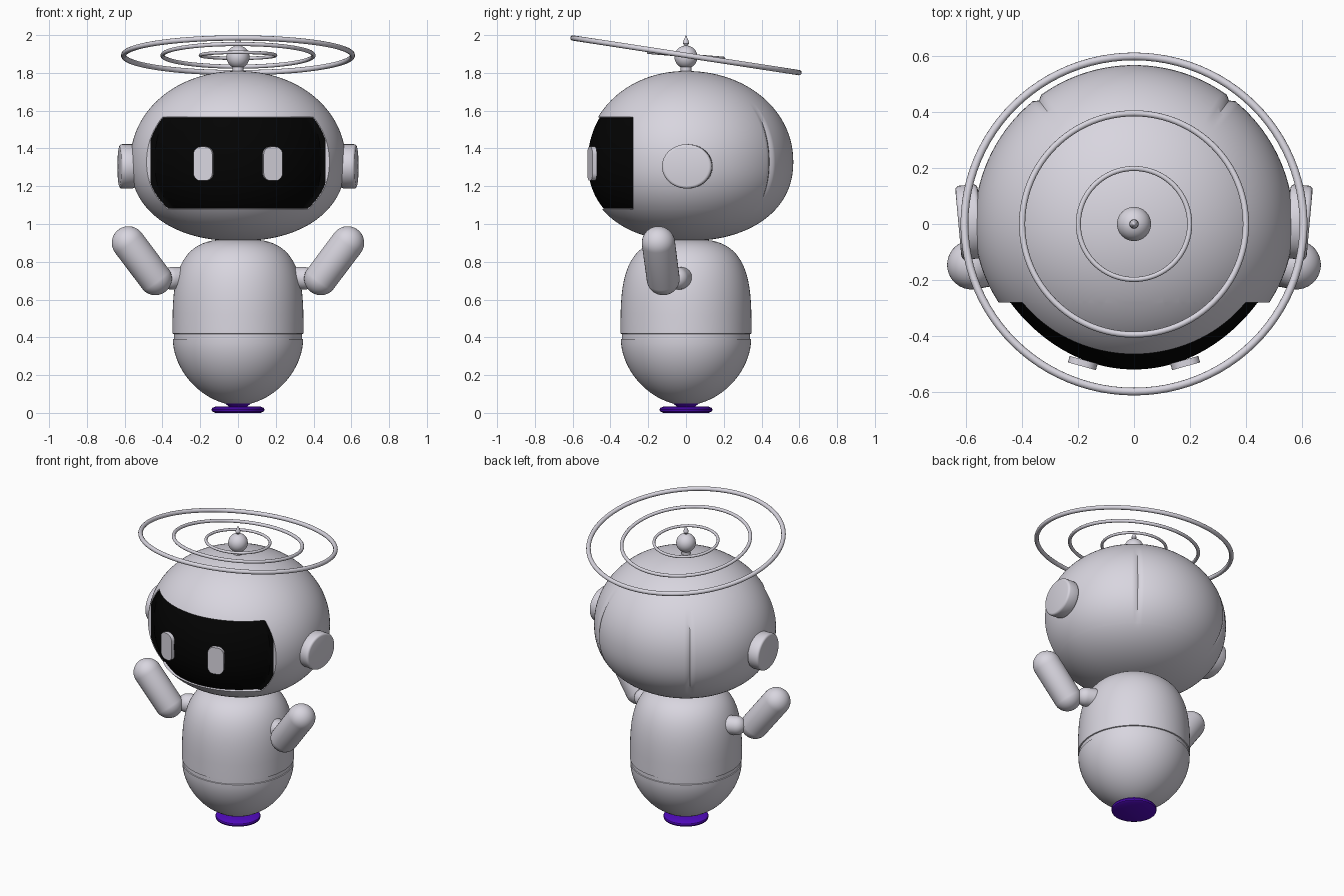
import bpy, bmesh
from math import sin, cos, pi, atan2, hypot, radians
from mathutils import Vector, Matrix

cube = bpy.data.objects.get("Cube")
if cube:
    bpy.data.objects.remove(cube, do_unlink=True)


def material(name, color):
    m = bpy.data.materials.new(name)
    m.use_nodes = True
    m.diffuse_color = (*color, 1)
    bsdf = next(n for n in m.node_tree.nodes if n.type == "BSDF_PRINCIPLED")
    bsdf.inputs["Base Color"].default_value = (*color, 1)
    return m


GREY = material("shell_grey", (0.69, 0.67, 0.74))
BLACK = material("visor_black", (0.001, 0.001, 0.001))
PURPLE = material("base_purple", (0.085, 0.003, 0.53))


def finish(bm, name, mats, matrix=None, angle=35):
    """Turn a bmesh into a named, smooth-shaded object."""
    if matrix:
        bm.transform(matrix)
    bmesh.ops.recalc_face_normals(bm, faces=bm.faces)
    me = bpy.data.meshes.new(name)
    bm.to_mesh(me)
    bm.free()
    for m in mats:
        me.materials.append(m)
    ob = bpy.data.objects.new(name, me)
    bpy.context.collection.objects.link(ob)
    bpy.ops.object.select_all(action="DESELECT")
    ob.select_set(True)
    bpy.context.view_layer.objects.active = ob
    bpy.ops.object.shade_smooth_by_angle(angle=radians(angle))
    return ob


def lathe(name, profile, mat, steps=64):
    bm = bmesh.new()
    vs = [bm.verts.new((r, 0, z)) for r, z in profile]
    es = [bm.edges.new(pair) for pair in zip(vs, vs[1:])]
    bmesh.ops.spin(bm, geom=vs + es, cent=(0, 0, 0), axis=(0, 0, 1),
                   angle=2 * pi, steps=steps)
    bmesh.ops.remove_doubles(bm, verts=bm.verts, dist=0.0005)
    return finish(bm, name, [mat])


def superellipse(radius, z0, height, power, n=20):
    pts = []
    for i in range(n + 1):
        a = i / n * pi / 2
        pts.append((radius * max(cos(a), 0) ** (2 / power),
                    z0 + height * sin(a) ** (2 / power)))
    return pts


def capsule(name, start, end, radius):
    start, end = Vector(start), Vector(end)
    bm = bmesh.new()
    bmesh.ops.create_uvsphere(bm, u_segments=32, v_segments=24, radius=radius)
    for v in bm.verts:
        if v.co.z > -1e-5:
            v.co.z += (end - start).length
    rot = (end - start).to_track_quat("Z", "Y").to_matrix().to_4x4()
    return finish(bm, name, [GREY], Matrix.Translation(start) @ rot)


# Head: an egg-shaped ball, fuller below, with two shallow seams at the back
CENTRE_Z, VISOR_LOW, VISOR_HIGH, VISOR_Y = 1.33, 1.077, 1.567, -0.28
bm = bmesh.new()
bmesh.ops.create_uvsphere(bm, u_segments=192, v_segments=64, radius=1)
for v in bm.verts:
    x, y, z = v.co
    seam = abs(abs(atan2(y, abs(x))) - radians(52.5)) < 0.01 and y > 0
    depth = 0.012 * max(0, 1 - (z / 0.6) ** 2) ** 0.5 if seam else 0
    power = 2.05 if z > 0 else 2.2
    full = (hypot(x, y) ** power + abs(z) ** power) ** (-1 / power)
    v.co = (x * full * (0.57 - depth),
            y * full * ((0.53 if y < 0 else 0.568) - depth),
            CENTRE_Z + z * full * (0.48 if z > 0 else 0.42))

# Visor: cut out of the head surface, then set in
for co, no in (((0, 0, VISOR_LOW), (0, 0, 1)), ((0, 0, VISOR_HIGH), (0, 0, 1)),
               ((0, VISOR_Y, 0), (0, 1, 0))):
    bmesh.ops.bisect_plane(bm, geom=bm.verts[:] + bm.edges[:] + bm.faces[:],
                           dist=1e-5, plane_co=co, plane_no=no)
visor = []
for f in bm.faces:
    c = f.calc_center_median()
    if c.y < VISOR_Y and VISOR_LOW < c.z < VISOR_HIGH:
        visor.append(f)
bmesh.ops.inset_region(bm, faces=visor, thickness=0.006, use_even_offset=True)
for f in visor:
    f.material_index = 1
for v in {v for f in visor for v in f.verts}:
    v.co.y = min(v.co.y + 0.01 + 0.036 * (v.co.x / 0.4) ** 2, VISOR_Y + 0.002)
    v.co.x = max(-0.464, min(0.464, v.co.x))
finish(bm, "head", [GREY, BLACK])

# Body: rounded upper shell and bowl, divided by a fine groove
lower = superellipse(0.345, 0.39, -0.35, 1.85)[::-1]
upper = superellipse(0.347, 0.42, 0.5, 3.2)
lathe("body", lower + [(0.34, 0.392), (0.34, 0.418)] + upper, GREY, 96)

# Base: thin disc with a small collar
lathe("base_disc", [(0, 0), (0.12, 0), (0.137, 0.008), (0.14, 0.017),
                    (0.137, 0.026), (0.12, 0.033), (0.05, 0.035),
                    (0.075, 0.055), (0, 0.055)], PURPLE)

# Finial on the crown: ball on a short foot with a pointed bead
ball = [(0.061 * sin(a), 1.884 - 0.061 * cos(a))
        for a in (0.5 + i * 0.155 for i in range(17))]
lathe("crown_finial", [(0, 1.79), (0.029, 1.8)] + ball +
      [(0.009, 1.946), (0.016, 1.956), (0.015, 1.966), (0.007, 1.985), (0, 2.0)],
      GREY, 32)

# Tilted halo rings above the head
for name, major, minor, tilt in (("outer_ring", 0.606, 0.014, 0.152),
                                 ("middle_ring", 0.4, 0.011, 0.15),
                                 ("inner_ring", 0.199, 0.009, 0.08)):
    bpy.ops.mesh.primitive_torus_add(
        major_radius=major, minor_radius=minor, major_segments=96,
        minor_segments=12, location=(0, 0, 1.893), rotation=(-tilt, 0, 0))
    ring = bpy.context.object
    ring.name = name
    ring.data.materials.append(GREY)
    bpy.ops.object.shade_smooth_by_angle(angle=radians(60))

for label, s in (("left", 1), ("right", -1)):
    # Eye: rounded plate following the visor's curve
    bm = bmesh.new()
    bmesh.ops.create_cube(bm, size=1, matrix=Matrix.Diagonal((0.104, 0.024, 0.18, 1)))
    corners = [e for e in bm.edges
               if abs(e.verts[0].co.y - e.verts[1].co.y) > 0.01]
    bmesh.ops.bevel(bm, geom=corners, offset=0.04, segments=6, profile=0.5,
                    affect="EDGES")
    finish(bm, label + "_eye", [GREY],
           Matrix.Translation((s * 0.183, -0.497, 1.319)) @ Matrix.Rotation(s * 0.27, 4, "Z"))

    # Ear: oval disc with softened rims, turned slightly forward
    bm = bmesh.new()
    bmesh.ops.create_cone(bm, cap_ends=True, segments=48, radius1=0.125,
                          radius2=0.125, depth=0.08)
    rims = [e for e in bm.edges if e.verts[0].co.z * e.verts[1].co.z > 0]
    bmesh.ops.bevel(bm, geom=rims, offset=0.014, segments=3, profile=0.5,
                    affect="EDGES")
    finish(bm, label + "_ear", [GREY],
           Matrix.Translation((s * 0.588, 0.007, 1.305))
           @ Matrix.Rotation(-s * 0.09, 4, "Z")
           @ Matrix.Diagonal((1, 1.06, 0.94, 1))
           @ Matrix.Rotation(s * pi / 2, 4, "Y"))

    # Raised arm and its shoulder peg
    capsule(label + "_arm", (s * 0.438, -0.121, 0.711), (s * 0.58, -0.146, 0.9), 0.088)
    capsule(label + "_shoulder_peg", (s * 0.29, -0.02, 0.712),
            (s * 0.35, -0.045, 0.712), 0.06)
